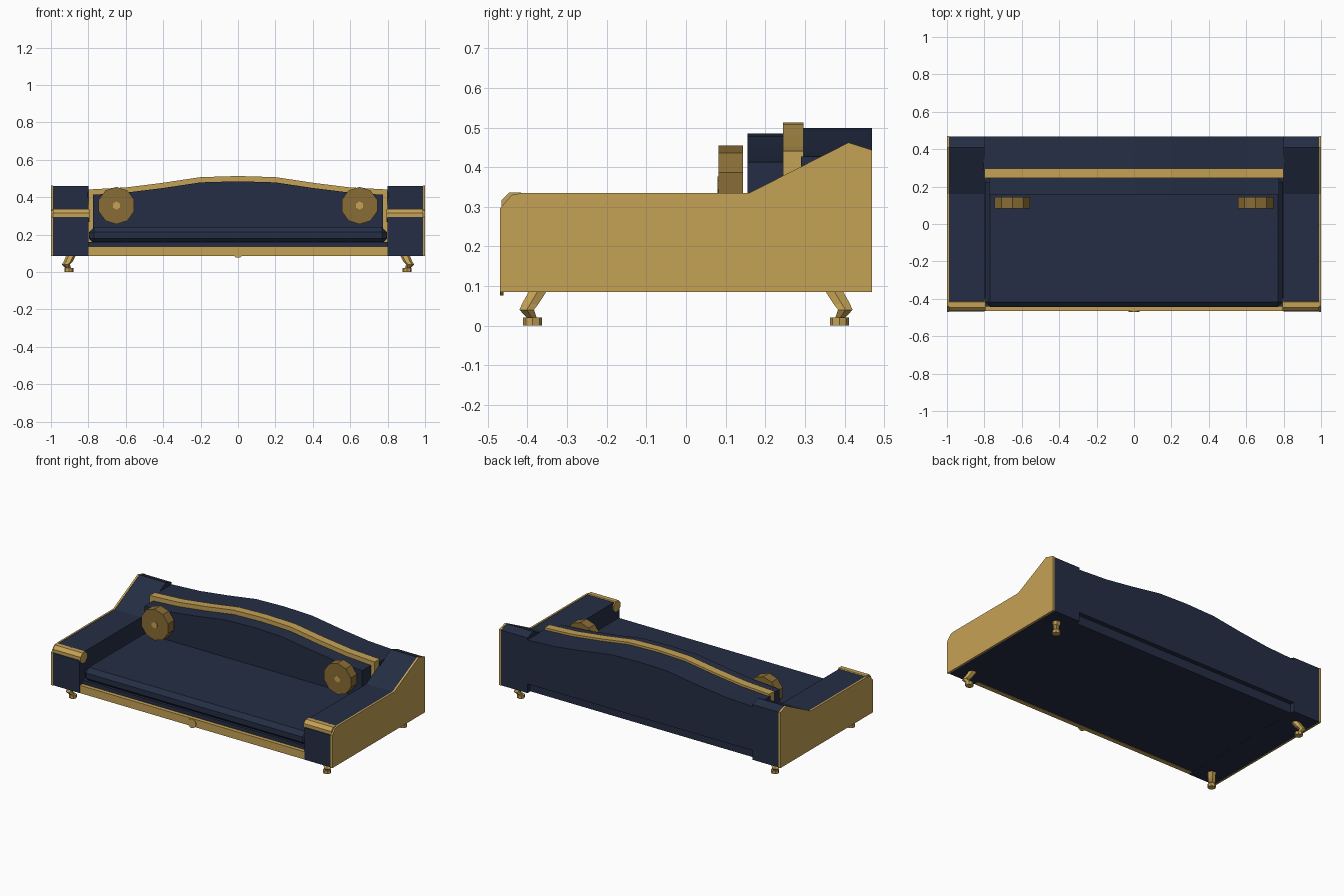
import bpy, bmesh, math
from mathutils import Vector

cube = bpy.data.objects.get("Cube")
if cube:
    bpy.data.objects.remove(cube, do_unlink=True)


def material(name, rgb):
    m = bpy.data.materials.new(name)
    m.use_nodes = True
    m.diffuse_color = (*rgb, 1)
    m.node_tree.nodes["Principled BSDF"].inputs["Base Color"].default_value = (*rgb, 1)
    return m


NAVY = material("navy fabric", (0.018, 0.027, 0.058))
GOLD = material("gold", (0.56, 0.36, 0.09))
BRONZE = material("dark gold", (0.25, 0.15, 0.036))


def finish(name, bm, mat, bevel=0):
    bmesh.ops.recalc_face_normals(bm, faces=bm.faces)
    mesh = bpy.data.meshes.new(name)
    bm.to_mesh(mesh)
    bm.free()
    mesh.materials.append(mat)
    ob = bpy.data.objects.new(name, mesh)
    bpy.context.collection.objects.link(ob)
    if bevel:
        mod = ob.modifiers.new("chamfer", "BEVEL")
        mod.width, mod.segments = bevel, 1
    return ob


def prism(name, outline, axis, lo, hi, mat, bevel=0):
    """Extrude a 2D outline along x (outline in y, z) or y (outline in x, z)."""
    def place(a, b, d):
        return (d, a, b) if axis == "x" else (a, d, b)
    bm = bmesh.new()
    ends = [[bm.verts.new(place(a, b, d)) for a, b in outline] for d in (lo, hi)]
    n = len(outline)
    for ring in ends:
        bm.faces.new(ring)
    for i in range(n):
        j = (i + 1) % n
        bm.faces.new((ends[0][i], ends[0][j], ends[1][j], ends[1][i]))
    return finish(name, bm, mat, bevel)


def box(name, x, y, z, mat, bevel=0):
    rect = [(x[0], z[0]), (x[1], z[0]), (x[1], z[1]), (x[0], z[1])]
    return prism(name, rect, "y", y[0], y[1], mat, bevel)


def disc(a, b, r, n, turn=0.0):
    angles = [2 * math.pi * (i + turn) / n for i in range(n)]
    return [(a + r * math.cos(t), b + r * math.sin(t)) for t in angles]


def arch(half, bottom, drop, edge=None):
    """Board outline with a gently swept top."""
    crest = [(0, 0.513), (0.2, 0.507), (0.4, 0.477), (0.6, 0.452), (half, 0.441)]
    right = [(x, z - drop) for x, z in crest]
    left = [(-x, z) for x, z in reversed(right[1:])]
    return [(-half, bottom)] + left + right + [(half, bottom)]


def leg(name, sx, sy):
    """Bent leg lofted through hexagonal rings, standing on a block foot."""
    path = [(0.892, 0.372, 0.09, 0.026), (0.908, 0.393, 0.055, 0.024),
            (0.920, 0.402, 0.04, 0.021), (0.906, 0.388, 0.018, 0.014)]
    bm = bmesh.new()
    rings = []
    for x, y, z, r in path:
        rings.append([bm.verts.new((sx * a, sy * b, z))
                      for a, b in disc(x, y, r, 6)])
    for low, up in zip(rings, rings[1:]):
        for i in range(6):
            j = (i + 1) % 6
            bm.faces.new((low[i], low[j], up[j], up[i]))
    bm.faces.new(rings[0])
    bm.faces.new(rings[-1])
    foot = bmesh.ops.create_cone(bm, cap_ends=True, segments=8,
                                 radius1=0.024, radius2=0.024, depth=0.02)
    bmesh.ops.translate(bm, verts=foot["verts"],
                        vec=Vector((sx * 0.904, sy * 0.387, 0.01)))
    finish(name, bm, GOLD)


# Base, seat and front rail
box("base", (-0.82, 0.82), (-0.44, 0.44), (0.087, 0.16), NAVY)
box("seat_cushion", (-0.797, 0.797), (-0.443, 0.25), (0.152, 0.24), NAVY, 0.027)
box("front_rail", (-0.8, 0.8), (-0.465, -0.435), (0.085, 0.135), GOLD)
prism("rail_medallion", disc(0, 0.105, 0.03, 10), "y", -0.47, -0.46, GOLD)

# Backrest in three layers
prism("back_cushion", arch(0.775, 0.2, 0.028), "y", 0.155, 0.25, NAVY)
prism("back_trim", arch(0.8, 0.15, 0), "y", 0.245, 0.297, GOLD)
prism("back_panel", arch(0.805, 0.145, 0.014), "y", 0.29, 0.469, NAVY)

# Arms, outer panels, rolls, round pillows and legs
ARM = [(-0.47, 0.085), (-0.47, 0.295), (-0.44, 0.33), (-0.41, 0.335),
       (0.16, 0.335), (0.41, 0.462), (0.47, 0.443), (0.47, 0.085)]
ARM_CORE = [(-0.468, 0.086), (-0.468, 0.293), (-0.445, 0.318), (-0.41, 0.333)] + \
           [(0.16, 0.333), (0.41, 0.46), (0.469, 0.441), (0.469, 0.086)]
for side, s in (("left", 1), ("right", -1)):
    prism(f"{side}_arm", ARM_CORE, "x", s * 0.8, s * 0.99, NAVY)
    prism(f"{side}_arm_panel", ARM, "x", s * 0.988, s, GOLD)
    prism(f"{side}_arm_roll", disc(-0.432, 0.302, 0.037, 8, 0.5), "x",
          s * 0.793, s * 0.99, GOLD)
    prism(f"{side}_round_pillow", disc(s * 0.65, 0.355, 0.1, 10, 0.5), "y",
          0.082, 0.144, BRONZE)
    prism(f"{side}_pillow_button", disc(s * 0.65, 0.355, 0.022, 6, 0.5), "y",
          0.079, 0.09, GOLD)
    leg(f"front_{side}_leg", s, -1)
    leg(f"back_{side}_leg", s, 1)
